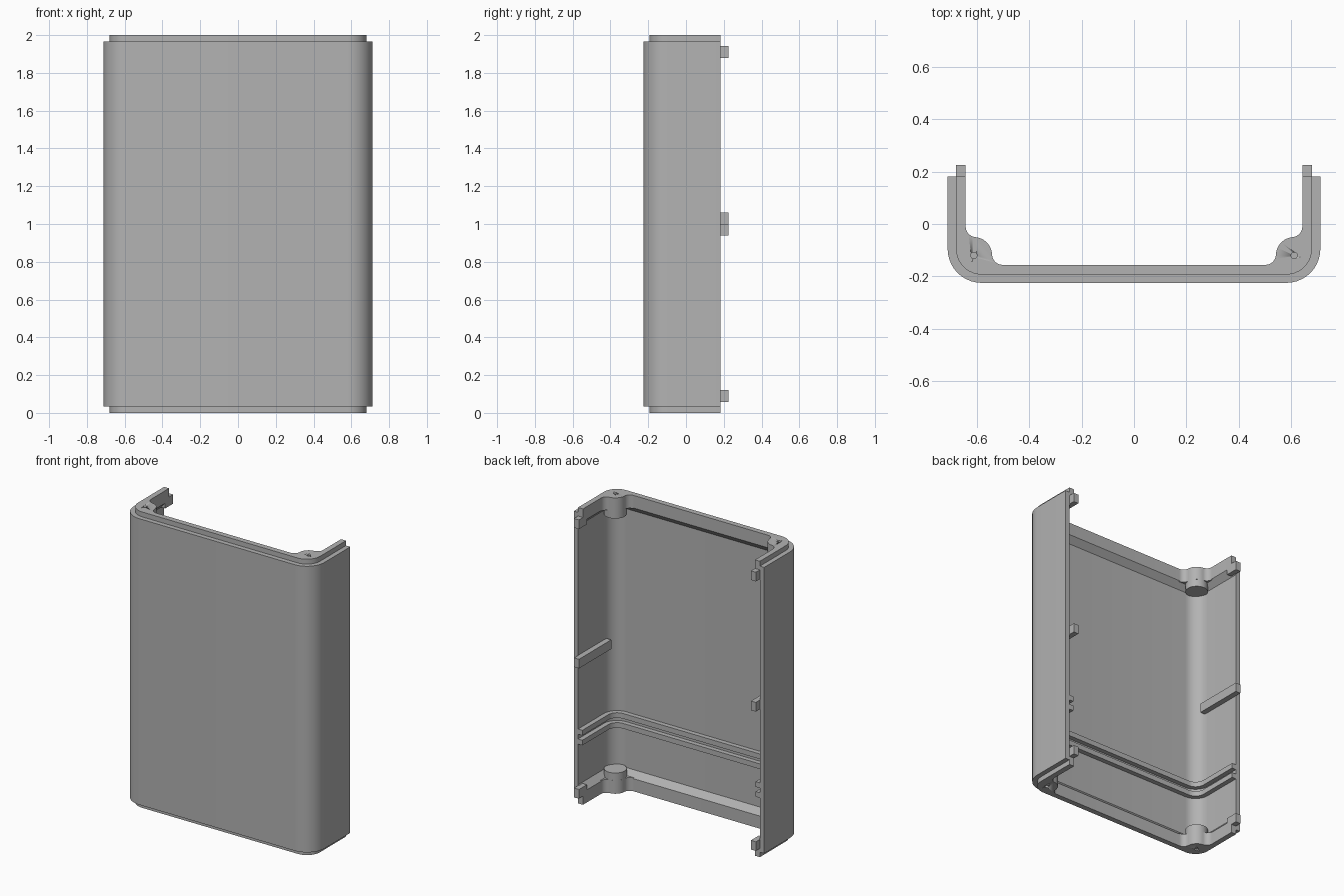
import bpy, bmesh, math

if "Cube" in bpy.data.objects:
    bpy.data.objects.remove(bpy.data.objects["Cube"])

grey = bpy.data.materials.new("mid_grey")
grey.use_nodes = True
colour = (0.45, 0.45, 0.45, 1)
grey.diffuse_color = colour
grey.node_tree.nodes["Principled BSDF"].inputs["Base Color"].default_value = colour

HEIGHT, HALF, FRONT, BACK, RADIUS = 2.0, 0.712, -0.225, 0.182, 0.13
WALL, LIP = 0.032, 0.069          # inward offsets of the shell and rim inner faces
CX, CY = HALF - RADIUS, FRONT + RADIUS


def arc(cx, cy, r, start, end, n=10):
    angles = [math.radians(start + (end - start) * i / n) for i in range(n + 1)]
    return [(cx + r * math.cos(a), cy + r * math.sin(a)) for a in angles]


def u_path(offset):
    """U-shaped line, open at the back, set inward by offset."""
    r = RADIUS - offset
    return ([(offset - HALF, BACK)] + arc(-CX, CY, r, 180, 270)
            + arc(CX, CY, r, 270, 360) + [(HALF - offset, BACK)])


def finish(name, bm, mirror_z=False):
    if mirror_z:
        for v in bm.verts:
            v.co.z = HEIGHT - v.co.z
    bmesh.ops.recalc_face_normals(bm, faces=bm.faces)
    mesh = bpy.data.meshes.new(name)
    bm.to_mesh(mesh)
    bm.free()
    mesh.materials.append(grey)
    obj = bpy.data.objects.new(name, mesh)
    bpy.context.collection.objects.link(obj)
    bpy.ops.object.select_all(action='DESELECT')
    bpy.context.view_layer.objects.active = obj
    obj.select_set(True)
    bpy.ops.object.shade_smooth_by_angle(angle=math.radians(30))
    return obj


def u_strip(name, section, mirror_z=False):
    """Sweep a closed (offset, z) section along the U."""
    bm = bmesh.new()
    loops = [[bm.verts.new((x, y, z)) for x, y in u_path(o)] for o, z in section]
    for a, b in zip(loops, loops[1:] + loops[:1]):
        for i in range(len(a) - 1):
            bm.faces.new((a[i], a[i + 1], b[i + 1], b[i]))
    bm.faces.new([loop[0] for loop in loops])
    bm.faces.new([loop[-1] for loop in loops])
    return finish(name, bm, mirror_z)


def prism(name, points, z0, z1, mirror_z=False):
    bm = bmesh.new()
    low, high = ([bm.verts.new((x, y, z)) for x, y in points] for z in (z0, z1))
    bm.faces.new(low)
    bm.faces.new(high)
    for i in range(len(points)):
        j = (i + 1) % len(points)
        bm.faces.new((low[i], low[j], high[j], high[i]))
    return finish(name, bm, mirror_z)


def bar(name, side, y0, y1, z0, z1, mirror_z=False):
    xa, xb = side * (HALF - LIP), side * (HALF - WALL)
    return prism(name, [(xa, y0), (xb, y0), (xb, y1), (xa, y1)], z0, z1, mirror_z)


# Outer shell
u_strip("shell", [(0, 0.033), (WALL, 0.033), (WALL, 1.967), (0, 1.967)])

# Pair of slot ribs running round the inside
for name, z in (("lower_slot_rib", 0.40), ("upper_slot_rib", 0.467)):
    u_strip(name, [(WALL, z), (LIP - 0.005, z), (LIP - 0.005, z + 0.035), (WALL, z + 0.035)])

# Screw boss outlines: filleted base and round post
bx, by, br, fr = HALF - 0.1, FRONT + 0.105, 0.07, 0.04
side_fillet = arc(HALF - LIP - fr, by + br + fr, fr, 0, -86)
round_part = arc(bx, by, br, 94, 176, 12)
front_fillet = arc(bx - br - fr, FRONT + LIP + fr, fr, 4, -90)
corner = arc(CX, CY, RADIUS - WALL, 270, 360)
base_outline = (side_fillet + round_part + front_fillet
                + [(bx - br - fr, FRONT + WALL)] + corner
                + [(HALF - WALL, by + br + fr)])
post_outline = arc(bx, by, br, 0, 345, 23)
hole_outline = arc(bx, by, 0.012, 0, 345, 23)

for end, top in (("bottom", False), ("top", True)):
    # Chamfered rim that stands out past the shell
    u_strip(end + "_rim", [(WALL, 0), (LIP, 0), (LIP, 0.085), (WALL, 0.125)], top)
    for side, hand in ((1, "left"), (-1, "right")):
        def flip(points):
            return [(side * x, y) for x, y in points]

        boss = prism(f"{end}_{hand}_boss", flip(base_outline), 0, 0.09, top)
        cutter = prism("hole_cutter", flip(hole_outline), -0.02, 0.055, top)
        cutter.hide_render = True
        mod = boss.modifiers.new("screw_hole", 'BOOLEAN')
        mod.operation, mod.object, mod.solver = 'DIFFERENCE', cutter, 'EXACT'
        bpy.context.view_layer.objects.active = boss
        bpy.ops.object.modifier_apply(modifier=mod.name)
        bpy.data.objects.remove(cutter)
        prism(f"{end}_{hand}_post", flip(post_outline), 0.06, 0.14, top)
        # Locating tab past the open back
        bar(f"{end}_{hand}_tab", side, 0.14, 0.225, 0.058, 0.12, top)

# Staggered middle ribs, one on each side wall
bar("left_middle_rib", 1, -0.12, 0.225, 0.938, 1.0)
bar("right_middle_rib", -1, -0.12, 0.225, 1.0, 1.062)
